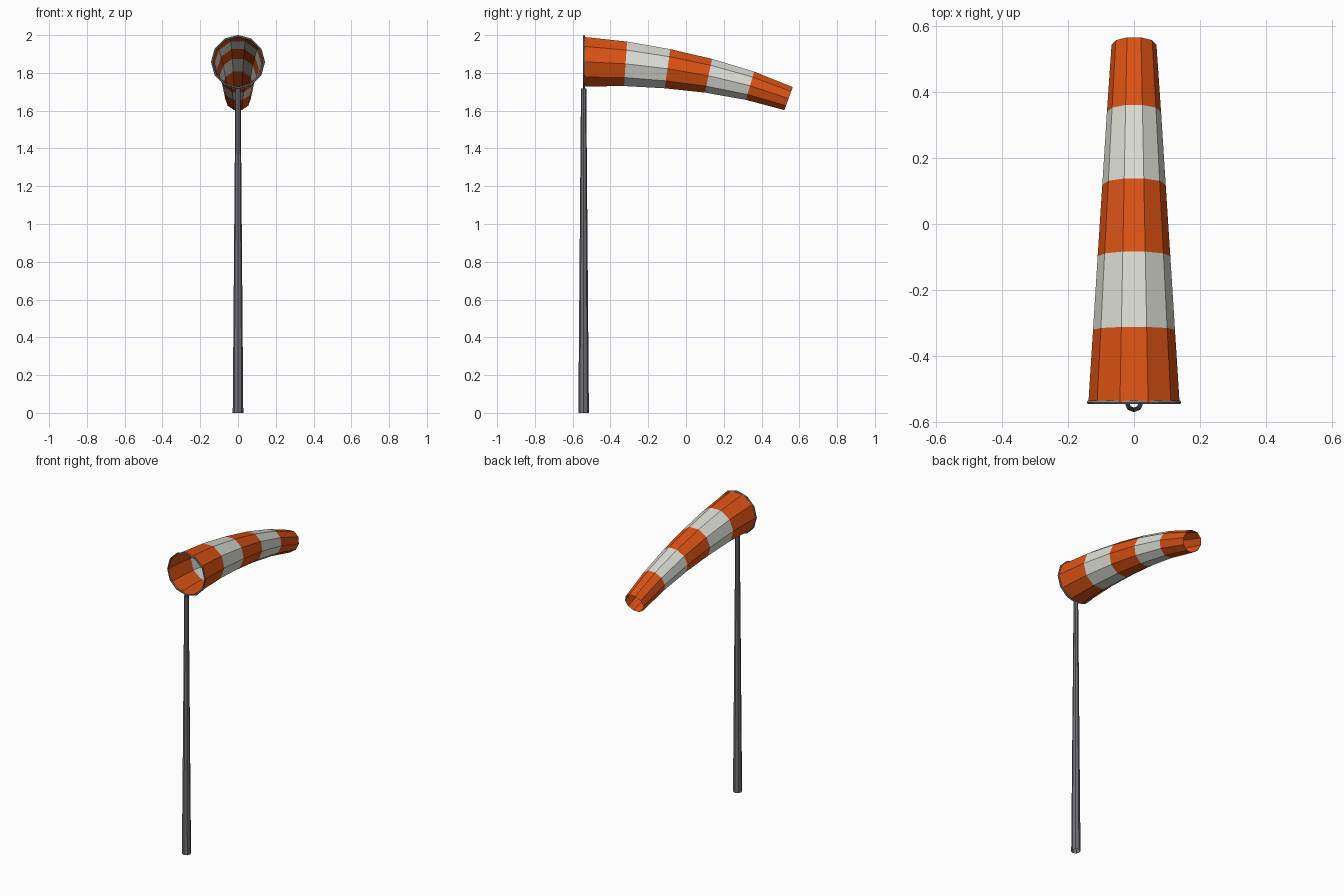
import bpy, bmesh
from math import sin, cos, pi, radians
from mathutils import Vector, Matrix

cube = bpy.data.objects.get("Cube")
if cube:
    bpy.data.objects.remove(cube, do_unlink=True)


def material(name, rgb):
    m = bpy.data.materials.new(name)
    m.use_nodes = True
    m.diffuse_color = (*rgb, 1)
    m.node_tree.nodes["Principled BSDF"].inputs["Base Color"].default_value = (*rgb, 1)
    return m


orange = material("orange fabric", (0.72, 0.085, 0.007))
white = material("white fabric", (0.72, 0.72, 0.67))
pole_grey = material("pole grey", (0.17, 0.17, 0.19))
ring_grey = material("ring grey", (0.22, 0.23, 0.24))


def circle(bm, matrix, radius, sides, offset=0.0):
    """Ring of vertices in the local XY plane, placed by matrix."""
    return [bm.verts.new(matrix @ Vector((radius * cos(a), radius * sin(a), 0)))
            for a in (2 * pi * i / sides + offset for i in range(sides))]


def bridge(bm, a, b, index=0):
    n = len(a)
    for i in range(n):
        j = (i + 1) % n
        bm.faces.new((a[i], a[j], b[j], b[i])).material_index = index


def finish(bm, name, *materials):
    bmesh.ops.recalc_face_normals(bm, faces=bm.faces)
    mesh = bpy.data.meshes.new(name)
    bm.to_mesh(mesh)
    bm.free()
    for m in materials:
        mesh.materials.append(m)
    bpy.context.collection.objects.link(bpy.data.objects.new(name, mesh))


# Tapered pole, an open tube
bm = bmesh.new()
bridge(bm,
       circle(bm, Matrix.Translation((0, -0.542, 0)), 0.028, 8),
       circle(bm, Matrix.Translation((0, -0.542, 1.718)), 0.014, 8))
finish(bm, "pole", pole_grey)

# Drooping striped sock: (y, z) of each ring centre, tilting further each step
path = [(-0.54, 1.859), (-0.32, 1.848), (-0.098, 1.822),
        (0.119, 1.785), (0.339, 1.732), (0.543, 1.664)]
bm = bmesh.new()
rings = []
for i, (y, z) in enumerate(path):
    place = Matrix.Translation((0, y, z)) @ Matrix.Rotation(radians(90 - 4 * i), 4, 'X')
    rings.append(circle(bm, place, 0.138 - 0.014 * i, 10))
for i in range(len(rings) - 1):
    bridge(bm, rings[i], rings[i + 1], i % 2)
finish(bm, "wind_sock", orange, white)

# Metal hoop at the mouth
bm = bmesh.new()
loops = []
for k in range(6):
    a = 2 * pi * k / 6
    place = Matrix.Translation((0, -0.54 + 0.006 * sin(a), 1.858)) @ Matrix.Rotation(pi / 2, 4, 'X')
    loops.append(circle(bm, place, 0.137 + 0.006 * cos(a), 12))
for k in range(6):
    bridge(bm, loops[k], loops[(k + 1) % 6])
finish(bm, "mouth_hoop", ring_grey)
